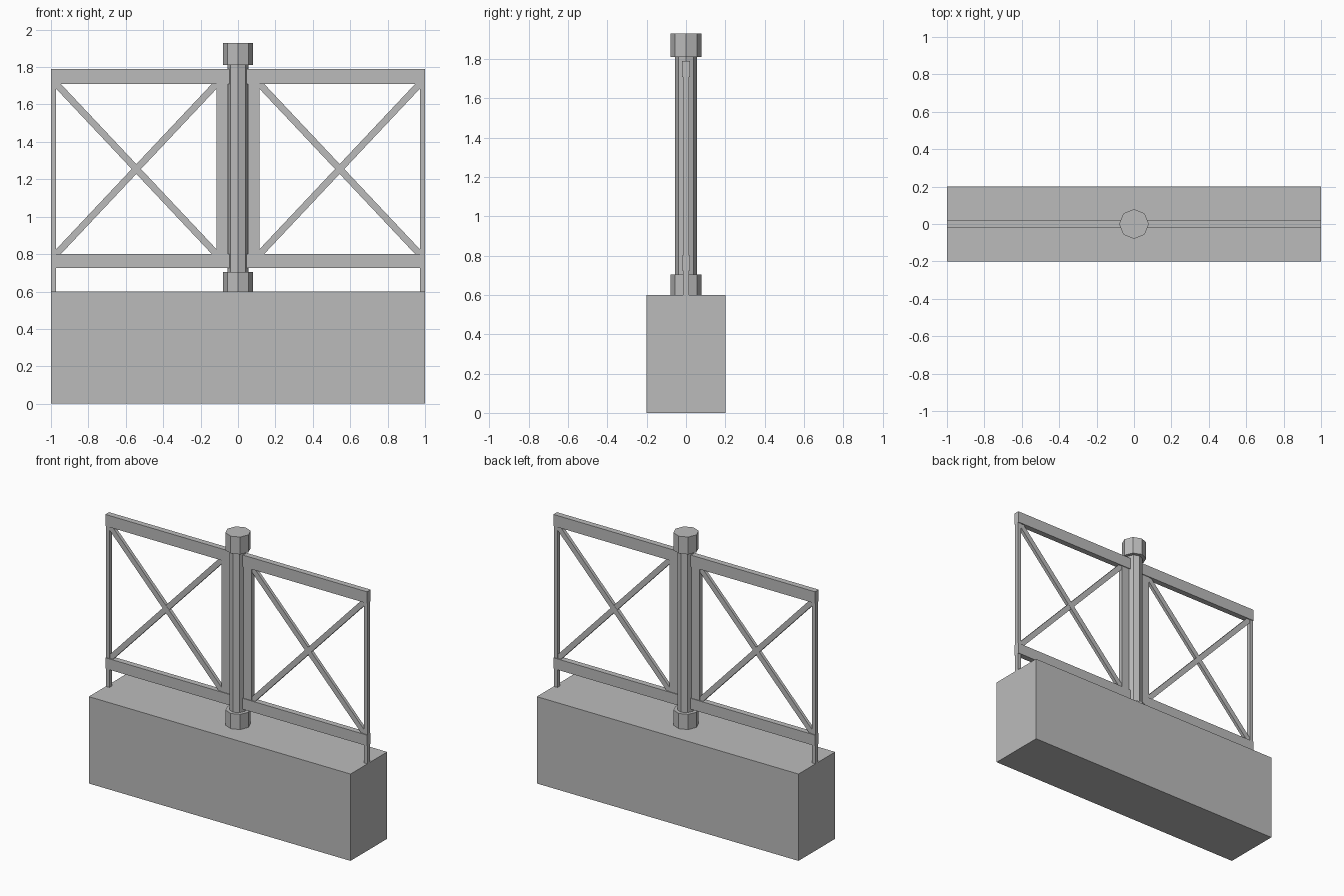
import bpy
import math

cube = bpy.data.objects.get("Cube")
if cube:
    bpy.data.objects.remove(cube, do_unlink=True)

grey = bpy.data.materials.new("plain grey")
grey.use_nodes = True
colour = (0.5, 0.5, 0.5, 1)
grey.diffuse_color = colour
grey.node_tree.nodes["Principled BSDF"].inputs["Base Color"].default_value = colour


def finish(name):
    ob = bpy.context.object
    ob.name = name
    ob.data.materials.append(grey)
    return ob


def apply_scale():
    bpy.ops.object.transform_apply(location=False, rotation=False, scale=True)


def box(name, x0, x1, depth, z0, z1):
    bpy.ops.mesh.primitive_cube_add(size=1, location=((x0 + x1) / 2, 0, (z0 + z1) / 2))
    bpy.context.object.scale = (abs(x1 - x0), depth, z1 - z0)
    apply_scale()
    return finish(name)


def octagon(name, radius, z0, z1):
    bpy.ops.mesh.primitive_cylinder_add(vertices=8, radius=radius, depth=z1 - z0,
                                        location=(0, 0, (z0 + z1) / 2))
    return finish(name)


def brace(name, start, end, width, depth):
    dx, dz = end[0] - start[0], end[1] - start[1]
    bpy.ops.mesh.primitive_cube_add(
        size=1, location=((start[0] + end[0]) / 2, 0, (start[1] + end[1]) / 2),
        rotation=(0, -math.atan2(dz, dx), 0))
    bpy.context.object.scale = (math.hypot(dx, dz), depth, width)
    apply_scale()
    return finish(name)


# Solid base block and full-width rails
box("base_block", -1, 1, 0.4, 0, 0.6)
box("top_rail", -1, 1, 0.04, 1.71, 1.79)
box("bottom_rail", -1, 1, 0.04, 0.725, 0.80)

# Central octagonal post with foot and cap
octagon("post_foot", 0.08, 0.6, 0.705)
octagon("centre_post", 0.055, 0.7, 1.82)
octagon("post_cap", 0.08, 1.81, 1.93)

# Stiles and crossed braces on both sides
low, high = 0.80, 1.71
inner, outer = 0.115, 0.972
for side, s in (("left", 1), ("right", -1)):
    box(side + "_outer_stile", s * outer, s * 1.0, 0.03, 0.6, high)
    box(side + "_inner_stile", s * 0.053, s * inner, 0.03, low, high)
    brace(side + "_rising_brace", (s * inner, low), (s * outer, high), 0.036, 0.024)
    brace(side + "_falling_brace", (s * inner, high), (s * outer, low), 0.036, 0.022)
